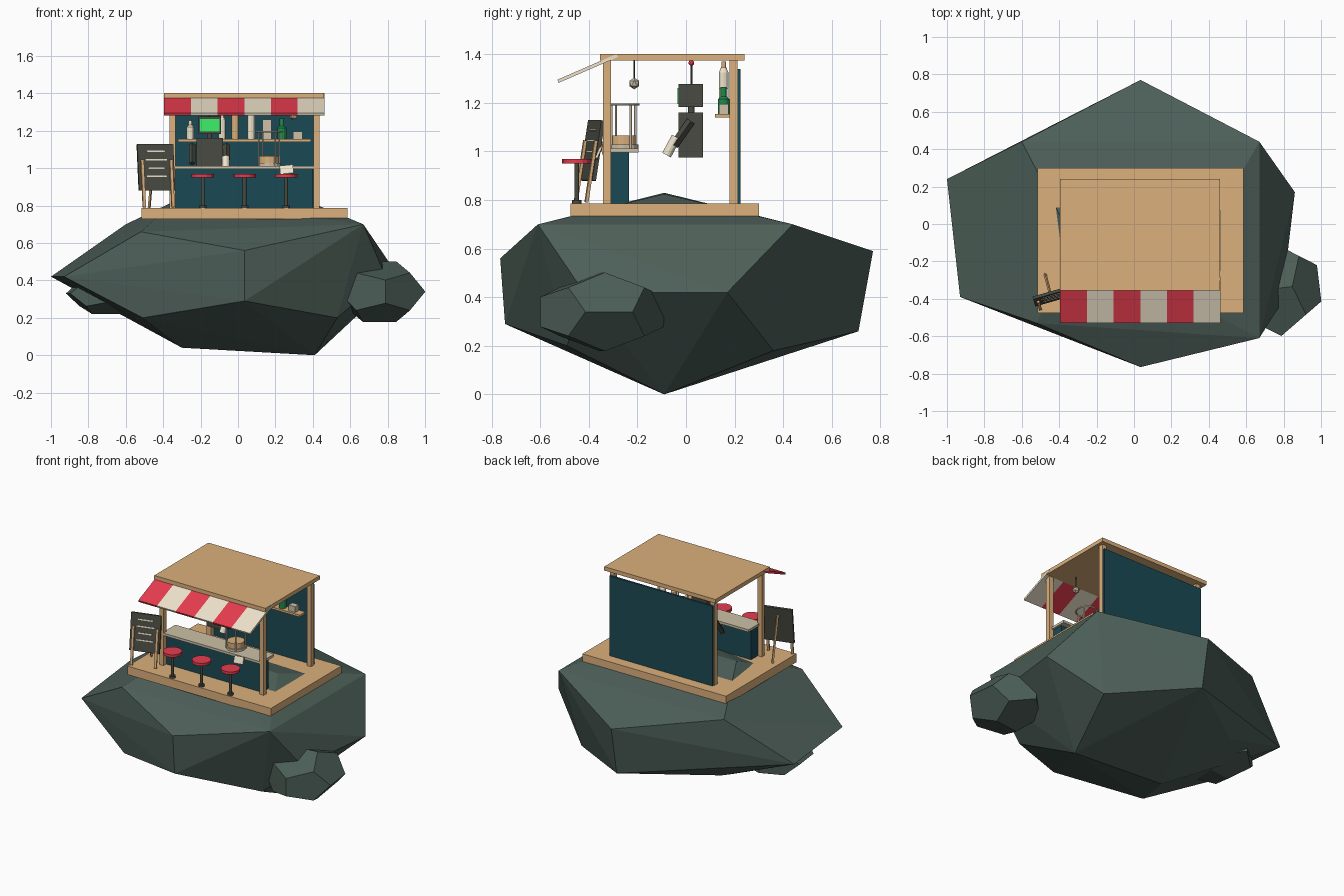
import bpy, bmesh, math
from mathutils import Vector, Matrix

if "Cube" in bpy.data.objects:
    bpy.data.objects.remove(bpy.data.objects["Cube"])


def mat(name, hexcol):
    lin = lambda c: c / 12.92 if c < 0.04045 else ((c + 0.055) / 1.055) ** 2.4
    m = bpy.data.materials.new(name)
    m.diffuse_color = [lin(int(hexcol[i:i + 2], 16) / 255) for i in (0, 2, 4)] + [1]
    m.use_nodes = True
    m.node_tree.nodes["Principled BSDF"].inputs["Base Color"].default_value = m.diffuse_color
    return m


ROCK, WOOD, TEAL = mat("rock", "4d5f58"), mat("wood", "dcb07c"), mat("teal", "1a4a54")
RED, CREAM, DARK = mat("red", "e63c4e"), mat("cream", "eee3cb"), mat("dark", "4a4b42")
GREEN, SCREEN, TOP = mat("green", "1f8a4c"), mat("screen", "3cf06a"), mat("worktop", "cdc1a8")


def finish(name, bm, m, xf=None):
    if xf is not None:
        bm.transform(xf)
    bmesh.ops.recalc_face_normals(bm, faces=bm.faces)
    me = bpy.data.meshes.new(name)
    bm.to_mesh(me)
    bm.free()
    me.materials.append(m)
    ob = bpy.data.objects.new(name, me)
    bpy.context.collection.objects.link(ob)
    return ob


def box(name, x0, x1, y0, y1, z0, z1, m, xf=None):
    bm = bmesh.new()
    bmesh.ops.create_cube(bm, size=1)
    bm.transform(Matrix.Translation(((x0 + x1) / 2, (y0 + y1) / 2, (z0 + z1) / 2))
                 @ Matrix.Diagonal((x1 - x0, y1 - y0, z1 - z0, 1)))
    return finish(name, bm, m, xf)


def rod(name, p, q, r, m, n=12, r2=None):
    p, q = Vector(p), Vector(q)
    d = q - p
    bm = bmesh.new()
    bmesh.ops.create_cone(bm, cap_ends=True, segments=n, radius1=r,
                          radius2=r if r2 is None else r2, depth=d.length)
    return finish(name, bm, m, Matrix.Translation((p + q) / 2) @ d.to_track_quat('Z', 'Y').to_matrix().to_4x4())


def ball(name, c, r, m, sub=2):
    bm = bmesh.new()
    bmesh.ops.create_icosphere(bm, subdivisions=sub, radius=r)
    return finish(name, bm, m, Matrix.Translation(c))


def hull(name, pts, m, xf=None):
    bm = bmesh.new()
    for p in pts:
        bm.verts.new(p)
    bmesh.ops.convex_hull(bm, input=bm.verts)
    return finish(name, bm, m, xf)


# Floating rock: an uneven dodecahedron
hull("main_rock", [
    (-.6, .44, .70), (.67, .44, .70), (-.52, -.53, .66), (.67, -.61, .70),
    (-.51, -.52, .20), (.53, -.49, .20), (.55, .36, .18), (-.51, .34, .25),
    (.035, -.765, .56), (.035, -.745, .29), (.035, .77, .59), (.035, .71, .26),
    (-1, .24, .42), (-.93, -.39, .42), (.86, .17, .42), (.79, -.42, .42),
    (-.325, -.09, .83), (.37, -.09, .825), (.41, -.09, 0), (-.3, -.09, .04)], ROCK)

# Small side rocks: squashed dodecahedra
f = (1 + 5 ** .5) / 2
dodeca = [(x, y, z) for x in (-1, 1) for y in (-1, 1) for z in (-1, 1)]
for a in (-1 / f, 1 / f):
    for b in (-f, f):
        dodeca += [(0, b, a), (a, 0, b), (b, a, 0)]
for c, s in (((.757, -.345, .34), (.145, .158, .1)), ((-.70, .0, .33), (.13, .15, .068))):
    hull("side_rock", dodeca, ROCK, Matrix.Translation(c) @ Matrix.Rotation(.12, 4, 'Z')
         @ Matrix.Diagonal((*s, 1)))

# Deck, posts, roof, back wall
box("deck", -.517, .585, -.475, .3, .727, .786, WOOD)
box("roof", -.395, .46, -.355, .24, 1.375, 1.402, WOOD)
for x in (-.35, .42):
    for y in (-.325, .195):
        box("post", x - .016, x + .016, y - .016, y + .016, .785, 1.376, WOOD)
box("back_wall", -.36, .43, .211, .225, .785, 1.34, TEAL)

# Striped awning
slope = Matrix.Translation((0, -.405, 1.342)) @ Matrix.Rotation(math.radians(23.5), 4, 'X')
w = .857 / 6
for i in range(6):
    x = -.395 + i * w
    box("awning_stripe", x, x + w, -.133, .133, -.007, .007, CREAM if i % 2 else RED, slope)

# Counter
box("counter_body", -.335, .40, -.31, -.235, .785, 1.0, TEAL)
box("counter_top", -.345, .415, -.34, -.195, .995, 1.012, TOP)
box("menu_card", -.036, .036, -.005, .005, -.024, .024, CREAM,
    Matrix.Translation((.26, -.36, .992)) @ Matrix.Rotation(-.1, 4, 'Y') @ Matrix.Rotation(-.4, 4, 'X'))

# Stools
for x in (-.188, .035, .258):
    rod("stool_base", (x, -.45, .785), (x, -.45, .80), .02, DARK)
    rod("stool_pole", (x, -.45, .80), (x, -.45, .955), .01, DARK)
    rod("stool_seat", (x, -.45, .951), (x, -.45, .97), .06, RED, 16)

# Folding sign board
sign = (Matrix.Translation((-.439, -.387, 1.004)) @ Matrix.Rotation(math.radians(16), 4, 'Z')
        @ Matrix.Rotation(math.radians(-9), 4, 'X'))
box("sign_board", -.1, .1, -.008, .008, -.125, .125, DARK, sign)
for z, e in ((.085, .05), (.04, .06), (-.005, .045), (-.05, .055)):
    box("sign_line", -e, e, -.011, -.007, z - .004, z + .004, CREAM, sign)
for x in (-.078, .082):
    box("sign_leg", x - .008, x + .008, -.02, -.007, -.218, .04, WOOD, sign)
rod("sign_rear_leg", (-.45, -.365, 1.08), (-.475, -.27, .787), .008, WOOD, 4)

# Shelf with bottles (x, height, radius, shoulder start, colour) and boxes
box("shelf", -.32, .39, .12, .18, 1.14, 1.155, WOOD)
for x, h, r, s, m in ((-.255, .1, .02, .65, CREAM), (-.085, .13, .018, .8, CREAM),
                      (-.015, .215, .019, .8, WOOD), (.07, .19, .02, .9, CREAM),
                      (.235, .11, .024, .55, GREEN)):
    z0, z1, z2 = 1.155, 1.155 + h * s, 1.155 + h * (s + .1)
    rod("bottle_body", (x, .155, z0), (x, .155, z1), r, m)
    rod("bottle_shoulder", (x, .155, z1), (x, .155, z2), r, m, 12, r * .5)
    if s < .9:
        rod("bottle_neck", (x, .155, z2), (x, .155, z0 + h), r * .5, m)
box("shelf_box", .13, .18, .135, .175, 1.155, 1.26, TOP)
box("small_shelf_box", .295, .345, .135, .175, 1.155, 1.195, TOP)

# Robot attendant
box("robot_body", -.222, -.08, -.03, .07, .975, 1.16, DARK)
rod("robot_neck", (-.152, .022, 1.15), (-.152, .022, 1.19), .014, DARK)
box("robot_head", -.212, -.092, -.03, .07, 1.183, 1.277, DARK)
box("robot_screen", -.202, -.1, -.036, -.028, 1.195, 1.262, SCREEN)
rod("antenna", (-.152, .022, 1.27), (-.152, .022, 1.36), .004, DARK, 6)
ball("antenna_tip", (-.152, .022, 1.365), .012, RED)
for name, x in (("robot_left_arm", -.245), ("robot_right_arm", -.062)):
    rod(name, (x, .02, 1.125), (x, -.05, 1.025), .018, DARK, 4)
rod("cup", (-.065, -.08, .985), (-.065, -.04, 1.06), .02, CREAM)

# Counter basket with a wire frame
cx, cy = .165, -.258
rod("basket_plate", (cx, cy, 1.01), (cx, cy, 1.028), .062, TOP, 16)
rod("basket", (cx, cy, 1.028), (cx, cy, 1.065), .055, WOOD, 16)
for k in range(4):
    a = math.pi / 4 * (2 * k + .7)
    x, y = cx + .064 * math.cos(a), cy + .058 * math.sin(a)
    rod("frame_rod", (x, y, 1.012), (x, y, 1.192), .005, CREAM, 6)
bpy.ops.mesh.primitive_torus_add(location=(cx, cy - .006, 1.194), major_radius=.07, minor_radius=.005,
                                 major_segments=18, minor_segments=6)
ring = bpy.context.object
ring.name = "frame_ring"
ring.data.materials.append(CREAM)

# Hanging lamp
rod("lamp_cord", (.298, -.213, 1.295), (.298, -.213, 1.376), .003, DARK, 6)
ball("lamp", (.298, -.213, 1.28), .024, TOP, 1)
